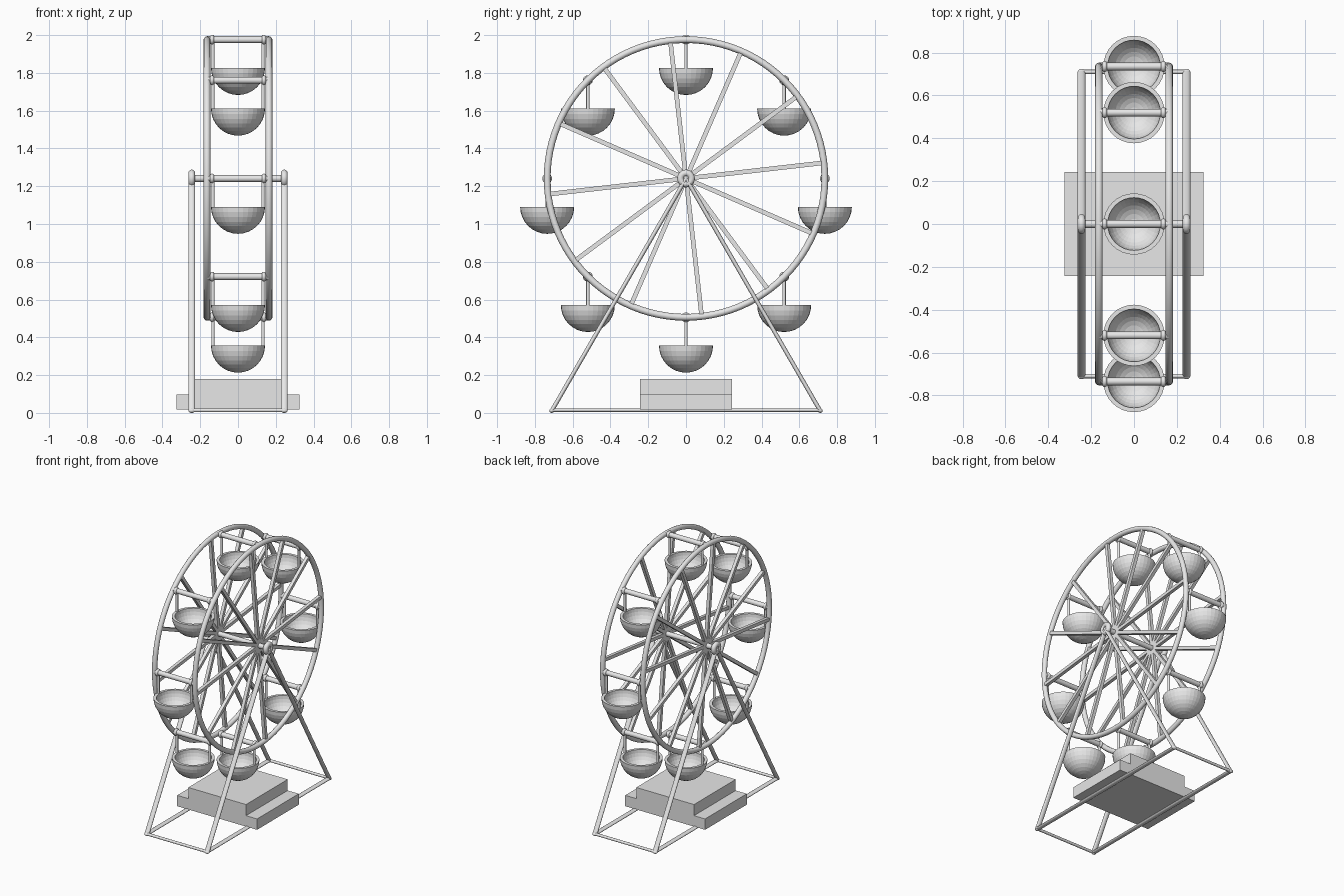
import bpy, bmesh, math
from mathutils import Vector, Matrix

if "Cube" in bpy.data.objects:
    bpy.data.objects.remove(bpy.data.objects["Cube"])

grey = bpy.data.materials.new("light grey")
grey.diffuse_color = (0.8, 0.8, 0.8, 1)
grey.use_nodes = True
grey.node_tree.nodes["Principled BSDF"].inputs["Base Color"].default_value = grey.diffuse_color

HUB = Vector((0, 0, 1.241))
R = 0.735          # wheel radius
WHEEL_X = 0.164    # wheel planes
FRAME_X = 0.245    # support frame planes


def finish(name, smooth=True):
    o = bpy.context.object
    o.name = name
    o.data.materials.append(grey)
    if smooth:
        bpy.ops.object.shade_smooth_by_angle(angle=math.radians(40))
    return o


def rod(name, a, b, rx, ry=None, sides=16):
    """Round or oval rod from a to b; rx is the half width across x."""
    a, b = Vector(a), Vector(b)
    d = b - a
    bpy.ops.mesh.primitive_cylinder_add(vertices=sides, radius=1, depth=1)
    o = finish(name)
    z = d.normalized()
    x = Vector((0, 1, 0)) if abs(z.x) > 0.9 else Vector((1, 0, 0))
    y = z.cross(x)
    rot = Matrix((x, y, z)).transposed().to_4x4()
    size = Matrix.Diagonal((rx, ry or rx, d.length, 1))
    o.data.transform(Matrix.Translation((a + b) / 2) @ rot @ size)
    return o


def ring(name, loc, major, minor, n=24, m=12):
    bpy.ops.mesh.primitive_torus_add(location=loc, rotation=(0, math.pi / 2, 0),
                                     major_radius=major, minor_radius=minor,
                                     major_segments=n, minor_segments=m)
    return finish(name)


def box(name, loc, size, rot=0):
    bpy.ops.mesh.primitive_cube_add(size=1, location=loc, rotation=(rot, 0, 0))
    bpy.context.object.scale = size
    return finish(name, False)


def bowl_mesh():
    """Thick hemispherical bowl spun from an arc profile."""
    bm = bmesh.new()
    pts = []
    for r, steps in ((0.143, range(9)), (0.123, range(8, -1, -1))):
        for i in steps:
            t = math.pi / 2 * (1 - i / 8)
            pts.append((r * math.sin(t), 0, -r * math.cos(t)))
    # order: outer rim to bottom, then inner bottom to rim
    pts = pts[:9] + pts[9:]
    vs = [bm.verts.new(p) for p in pts]
    es = [bm.edges.new((vs[i], vs[i + 1])) for i in range(len(vs) - 1) if i != 8]
    es.append(bm.edges.new((vs[-1], vs[0])))
    bmesh.ops.spin(bm, geom=vs + es, cent=(0, 0, 0), axis=(0, 0, 1),
                   angle=2 * math.pi, steps=32)
    bmesh.ops.remove_doubles(bm, verts=bm.verts, dist=0.0005)
    bmesh.ops.recalc_face_normals(bm, faces=bm.faces)
    me = bpy.data.meshes.new("bowl")
    bm.to_mesh(me)
    bm.free()
    me.materials.append(grey)
    return me


# wheels with twelve spokes each
for s in (-1, 1):
    x = s * WHEEL_X
    ring("wheel_rim", (x, 0, HUB.z), R, 0.018, 96, 12)
    for k in range(12):
        a = math.radians(6.5 + 30 * k)
        c = (x, R / 2 * math.cos(a), HUB.z + R / 2 * math.sin(a))
        box("spoke", c, (0.024, R, 0.024), a)

# gondolas: cross bar, collars, hangers and bowl
bowl = bowl_mesh()
for k in range(8):
    a = math.pi / 4 * k
    y, z = R * math.cos(a), HUB.z + R * math.sin(a)
    rod("cross_bar", (-WHEEL_X, y, z), (WHEEL_X, y, z), 0.018)
    for s in (-1, 1):
        ring("hanger_collar", (s * 0.137, y, z), 0.015, 0.011, 20, 10)
        rod("hanger", (s * 0.133, y, z), (s * 0.133, y, z - 0.152), 0.009, sides=10)
    o = bpy.data.objects.new("gondola_bowl", bowl)
    o.location = (0, y, z - 0.15)
    bpy.context.collection.objects.link(o)

# axle and support frame
rod("axle", (-FRAME_X - 0.01, 0, HUB.z), (FRAME_X + 0.01, 0, HUB.z), 0.018)
for s in (-1, 1):
    x = s * FRAME_X
    ring("axle_bearing", (x, 0, HUB.z), 0.029, 0.018)
    rod("base_rail", (x, -0.71, 0.014), (x, 0.71, 0.014), 0.018, 0.009)
    for t in (-1, 1):
        rod("leg", (x, t * 0.71, 0.012), (x, 0, HUB.z), 0.018, 0.011)
        bpy.ops.mesh.primitive_uv_sphere_add(segments=16, ring_count=8, radius=1,
                                             location=(x, t * 0.71, 0.012))
        bpy.context.object.scale = (0.018, 0.014, 0.012)
        finish("frame_corner")
for t in (-1, 1):
    rod("base_cross_bar", (-FRAME_X, t * 0.71, 0.014), (FRAME_X, t * 0.71, 0.014), 0.010)

# stepped boarding platform
box("platform_step", (0, 0, 0.058), (0.65, 0.485, 0.08))
box("platform_top", (0, 0, 0.138), (0.47, 0.485, 0.084))
